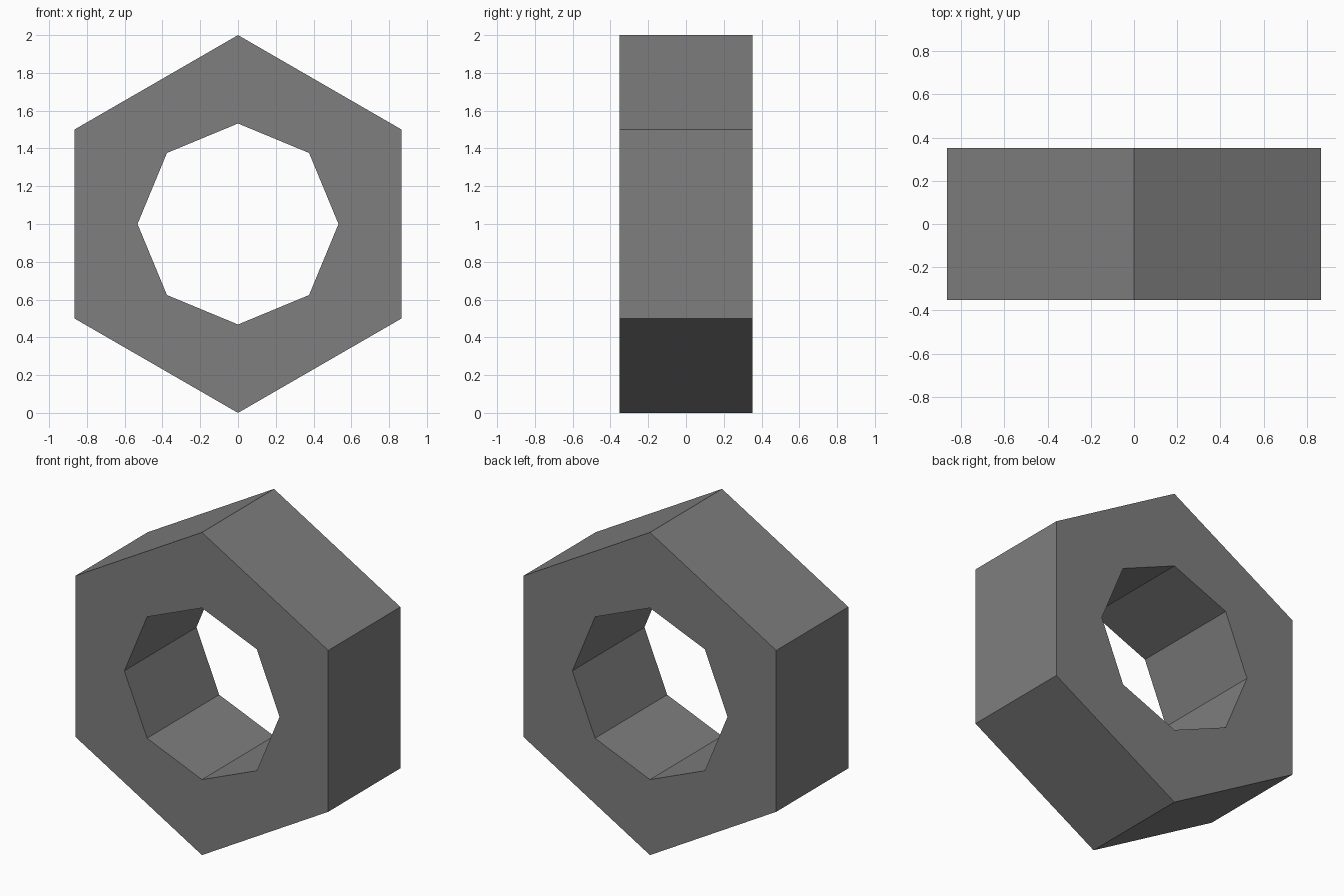
import bpy, bmesh, math

if "Cube" in bpy.data.objects:
    bpy.data.objects.remove(bpy.data.objects["Cube"])

DEPTH = 0.706
CENTRE_Z = 1.0

bm = bmesh.new()


def ring(sides, radius):
    """Closed polygon of edges in the front plane, one corner pointing up."""
    verts = []
    for i in range(sides):
        a = math.tau * i / sides
        verts.append(bm.verts.new((radius * math.sin(a), -DEPTH / 2,
                                   CENTRE_Z + radius * math.cos(a))))
    return [bm.edges.new((verts[i], verts[(i + 1) % sides])) for i in range(sides)]


# Front face: hexagon with an eight-sided hole
edges = ring(6, 1.0) + ring(8, 0.532)
bmesh.ops.triangle_fill(bm, edges=edges, use_beauty=True, normal=(0, -1, 0))

# Extrude to the back
result = bmesh.ops.extrude_face_region(bm, geom=bm.faces[:], use_keep_orig=True)
moved = [g for g in result["geom"] if isinstance(g, bmesh.types.BMVert)]
bmesh.ops.translate(bm, verts=moved, vec=(0, DEPTH, 0))
bmesh.ops.recalc_face_normals(bm, faces=bm.faces[:])

mesh = bpy.data.meshes.new("hex_nut")
bm.to_mesh(mesh)
bm.free()

# Grey metal
metal = bpy.data.materials.new("grey metal")
metal.diffuse_color = (0.21, 0.21, 0.21, 1)
metal.use_nodes = True
metal.node_tree.nodes["Principled BSDF"].inputs["Base Color"].default_value = metal.diffuse_color
mesh.materials.append(metal)

nut = bpy.data.objects.new("hex_nut", mesh)
bpy.context.collection.objects.link(nut)
